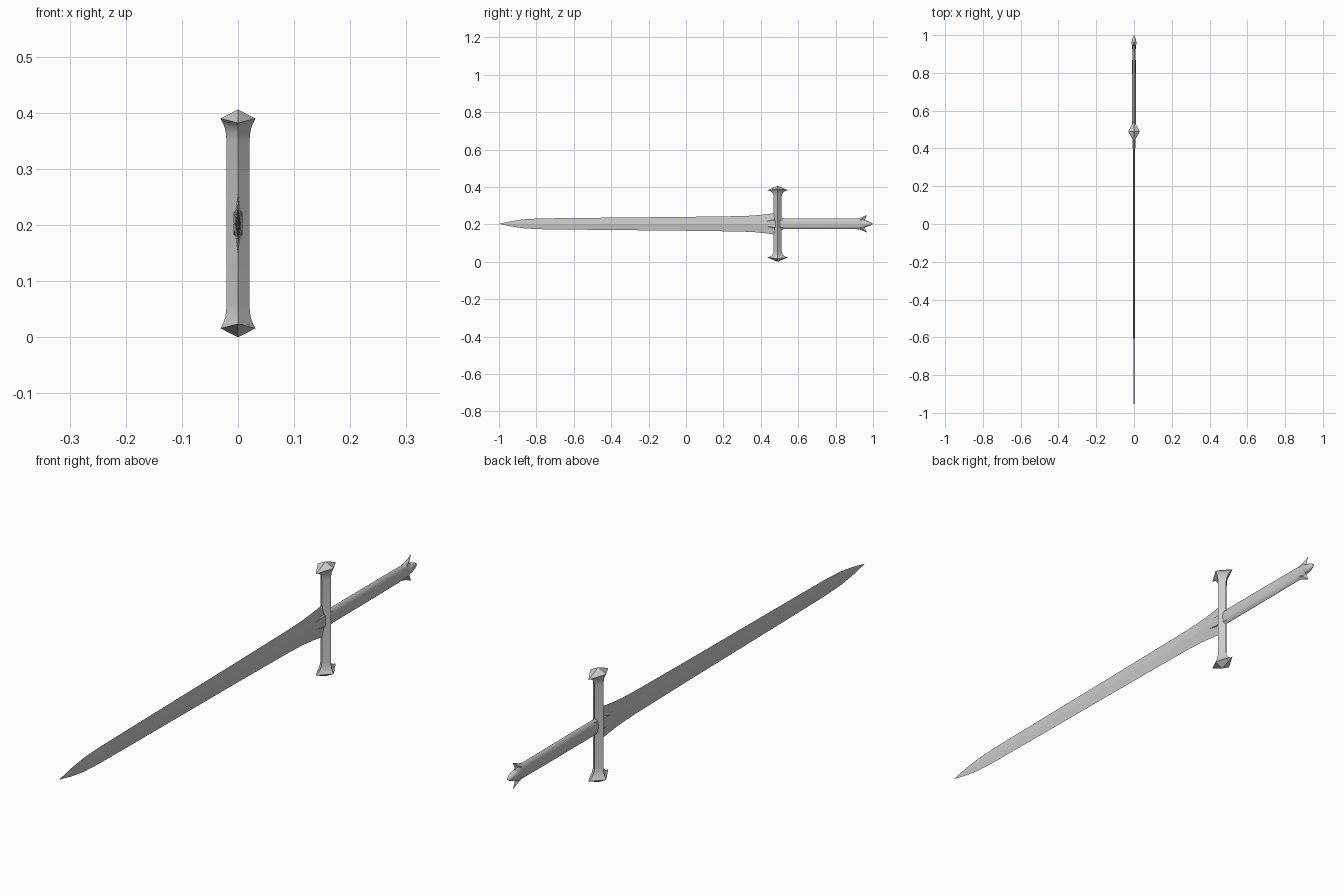
import bpy, bmesh, math

if "Cube" in bpy.data.objects:
    bpy.data.objects.remove(bpy.data.objects["Cube"])

CZ = 0.203   # height of the sword's long axis
GY = 0.49    # guard position along the sword


def loft(name, rings, angle=30):
    """Skin a list of rings; a ring of one point closes to a tip."""
    bm = bmesh.new()
    vs = [[bm.verts.new(p) for p in r] for r in rings]
    for a, b in zip(vs, vs[1:]):
        n = max(len(a), len(b))
        for i in range(n):
            j = (i + 1) % n
            if len(a) == 1:
                bm.faces.new((a[0], b[j], b[i]))
            elif len(b) == 1:
                bm.faces.new((a[i], a[j], b[0]))
            else:
                bm.faces.new((a[i], a[j], b[j], b[i]))
    for r in (vs[0], vs[-1]):
        if len(r) > 2:
            bm.faces.new(r)
    bmesh.ops.recalc_face_normals(bm, faces=bm.faces)
    me = bpy.data.meshes.new(name)
    bm.to_mesh(me)
    bm.free()
    ob = bpy.data.objects.new(name, me)
    bpy.context.collection.objects.link(ob)
    bpy.ops.object.select_all(action='DESELECT')
    ob.select_set(True)
    bpy.context.view_layer.objects.active = ob
    bpy.ops.object.shade_smooth_by_angle(angle=math.radians(angle))
    return ob


def ellipse(y, rx, rz, n=12, z=CZ):
    return [(rx * math.cos(2 * math.pi * i / n), y, z + rz * math.sin(2 * math.pi * i / n))
            for i in range(n)]


# Blade: diamond section, (y, half thickness, half width)
blade = [(-0.93, 0.002, 0.015), (-0.86, 0.003, 0.025), (-0.77, 0.003, 0.029),
         (-0.6, 0.004, 0.031), (0.0, 0.005, 0.037), (0.28, 0.005, 0.041),
         (0.36, 0.006, 0.044), (0.43, 0.007, 0.051), (0.465, 0.008, 0.056), (0.485, 0.008, 0.056)]
loft("blade", [[(0, -1, CZ)]] + [ellipse(y, t, w, 4) for y, t, w in blade], 5)

# Hexagonal reinforcement where the blade enters the guard
def hexagon(y, t, w):
    return [(t, y, CZ - w * .7), (t, y, CZ + w * .7), (0, y, CZ + w),
            (-t, y, CZ + w * .7), (-t, y, CZ - w * .7), (0, y, CZ - w)]
loft("blade_collar", [[(0, 0.36, CZ)], hexagon(0.46, 0.008, 0.026), hexagon(0.52, 0.008, 0.03)], 20)

# Crossguard: diamond bar flaring to pyramid ends, (height, half x, half y)
def diamond(h, rx, ry, drop=0.0):
    s = 1 if h > 0 else -1
    return [(rx, GY, CZ + h), (0, GY + ry, CZ + h - s * drop),
            (-rx, GY, CZ + h), (0, GY - ry, CZ + h - s * drop)]
half = [(0.146, 0.0205, 0.021, 0), (0.16, 0.0215, 0.025, 0), (0.172, 0.024, 0.033, 0.002),
        (0.181, 0.028, 0.044, 0.004), (0.187, 0.031, 0.056, 0.008)]
rings = [[(0, GY, 0)]] + [diamond(-h, x, y, d) for h, x, y, d in reversed(half)]
rings += [diamond(*s) for s in half] + [[(0, GY, 2 * CZ)]]
loft("crossguard", rings, 35)

# Grip: flattened rounded bar
grip = [(0.50, 0.009, 0.028), (0.52, 0.010, 0.029), (0.72, 0.010, 0.029),
        (0.92, 0.009, 0.028), (0.945, 0.010, 0.027), (0.955, 0.010, 0.02)]
loft("grip", [ellipse(*g) for g in grip], 40)

# Pommel bulb
bulb = [(0.93, 0.008, 0.012), (0.95, 0.012, 0.018), (0.965, 0.012, 0.017), (0.985, 0.008, 0.010)]
loft("pommel_tip", [ellipse(*b) for b in bulb] + [[(0, 1, CZ)]], 50)

# Pommel spikes, curling outward above and below
for name, s in (("upper_spike", 1), ("lower_spike", -1)):
    def section(y0, z0, y1, z1, t):
        return [(t, (y0 + y1) / 2, CZ + s * (z0 + z1) / 2), (0, y0, CZ + s * z0),
                (-t, (y0 + y1) / 2, CZ + s * (z0 + z1) / 2), (0, y1, CZ + s * z1)]
    loft(name, [section(0.895, 0.024, 0.957, 0.015, 0.009),
                section(0.935, 0.033, 0.958, 0.026, 0.006),
                [(0, 0.967, CZ + s * 0.047)]], 40)
